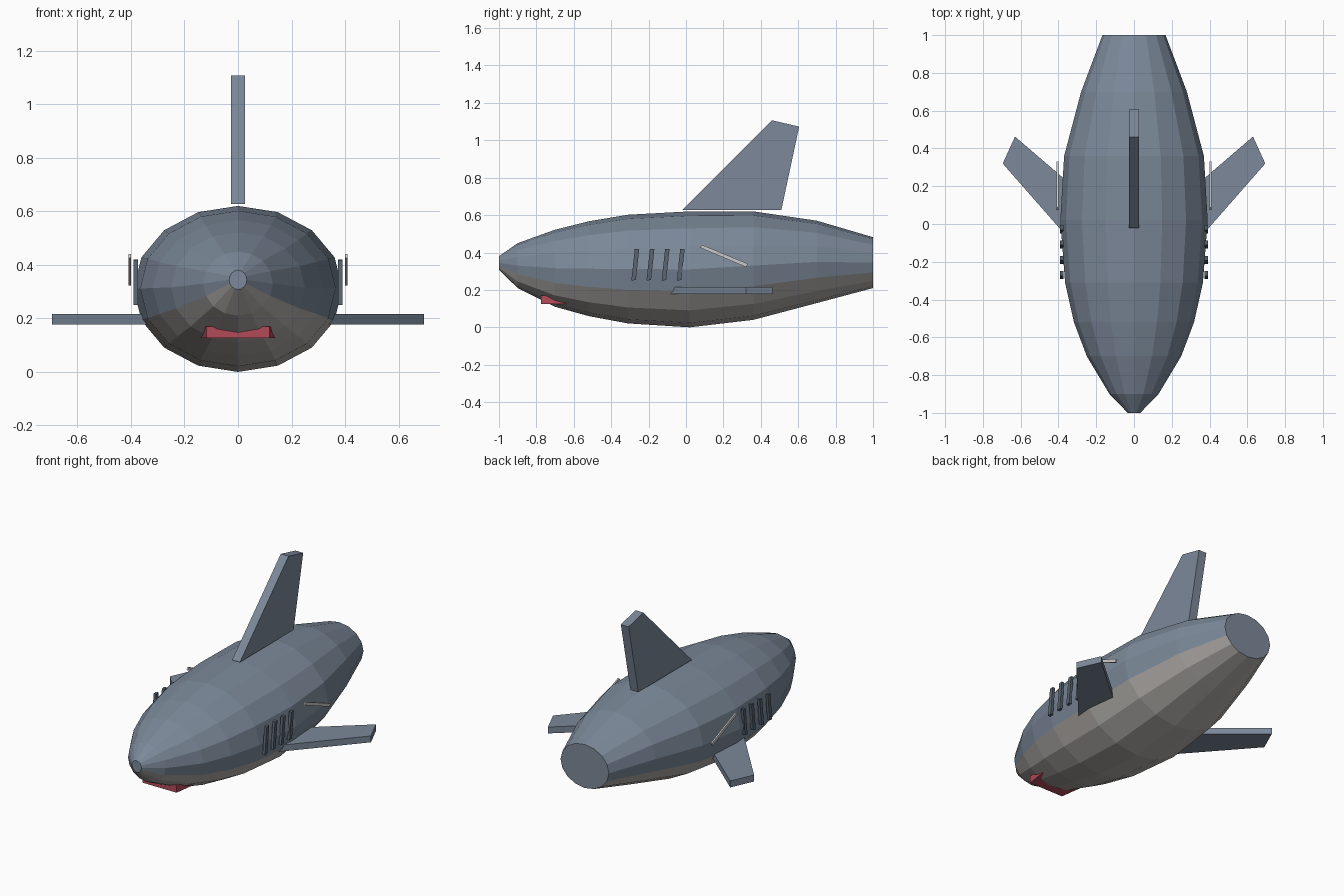
import bpy, bmesh
from math import sin, cos, pi
from mathutils import Vector

if "Cube" in bpy.data.objects:
    bpy.data.objects.remove(bpy.data.objects["Cube"])


def material(name, rgb):
    m = bpy.data.materials.new(name)
    m.diffuse_color = (*rgb, 1)
    m.use_nodes = True
    m.node_tree.nodes["Principled BSDF"].inputs["Base Color"].default_value = m.diffuse_color
    return m


SKIN = material("slate_skin", (0.20, 0.25, 0.32))
BELLY = material("pale_belly", (0.45, 0.43, 0.41))
DARK = material("dark_slate", (0.10, 0.13, 0.17))
PALE = material("pale_grey", (0.55, 0.55, 0.55))
RED = material("mouth_red", (0.45, 0.07, 0.10))


def finish(bm, name, *mats):
    bmesh.ops.recalc_face_normals(bm, faces=bm.faces)
    mesh = bpy.data.meshes.new(name)
    bm.to_mesh(mesh)
    bm.free()
    for m in mats:
        mesh.materials.append(m)
    ob = bpy.data.objects.new(name, mesh)
    bpy.context.collection.objects.link(ob)
    return ob


def prism(name, outline, offset, mat):
    """Extrude a flat outline of 3D points along offset."""
    bm = bmesh.new()
    face = bm.faces.new([bm.verts.new(p) for p in outline])
    new = bmesh.ops.extrude_face_region(bm, geom=[face], use_keep_orig=True)["geom"]
    bmesh.ops.translate(bm, vec=Vector(offset),
                        verts=[g for g in new if isinstance(g, bmesh.types.BMVert)])
    return finish(bm, name, mat)


# Body: 16-sided rings (y, half width, bottom z, top z)
STATIONS = [(-1, .033, .308, .38), (-.9, .13, .21, .45), (-.7, .25, .11, .522),
            (-.52, .318, .06, .567), (-.31, .365, .021, .602), (.02, .39, 0, .62),
            (.36, .37, .04, .62), (.7, .28, .13, .57), (1, .167, .21, .482)]
N = 16
bm = bmesh.new()
rings = []
for y, w, lo, hi in STATIONS:
    c, h = (lo + hi) / 2, (hi - lo) / 2
    rings.append([bm.verts.new((w * sin(2 * pi * i / N), y, c + h * cos(2 * pi * i / N)))
                  for i in range(N)])
for a, b in zip(rings, rings[1:]):
    for i in range(N):
        j = (i + 1) % N
        f = bm.faces.new((a[i], a[j], b[j], b[i]))
        f.material_index = 1 if 5 <= i <= 10 else 0
bm.faces.new(rings[0])
bm.faces.new(rings[-1])
finish(bm, "body", SKIN, BELLY)

# Dorsal fin
prism("dorsal_fin", [(-.027, y, z) for y, z in
                     [(-.02, .628), (.46, 1.107), (.605, 1.073), (.51, .628)]],
      (.054, 0, 0), SKIN)

for s, side in ((1, "right"), (-1, "left")):
    # Pectoral fin
    prism(f"{side}_pectoral_fin", [(s * x, y, .177) for x, y in
                                   [(.30, -.13), (.695, .32), (.63, .463), (.30, .18)]],
          (0, 0, .04), SKIN)
    # Gill slats
    for k in range(4):
        y = -.292 + .081 * k
        prism(f"{side}_gill_{k + 1}", [(s * .374, y + dy, z) for dy, z in
                                       [(0, .25), (.024, .253), (.042, .42), (.018, .418)]],
              (s * .017, 0, 0), DARK)
    # Side scar
    prism(f"{side}_scar", [(s * .4, y, z) for y, z in
                           [(.075, .426), (.088, .44), (.33, .34), (.322, .322)]],
          (s * .009, 0, 0), PALE)

# Mouth
prism("mouth", [(-.118, -.775, .126), (.118, -.775, .126),
                (.137, -.64, .126), (-.137, -.64, .126)], (0, 0, .044), RED)
